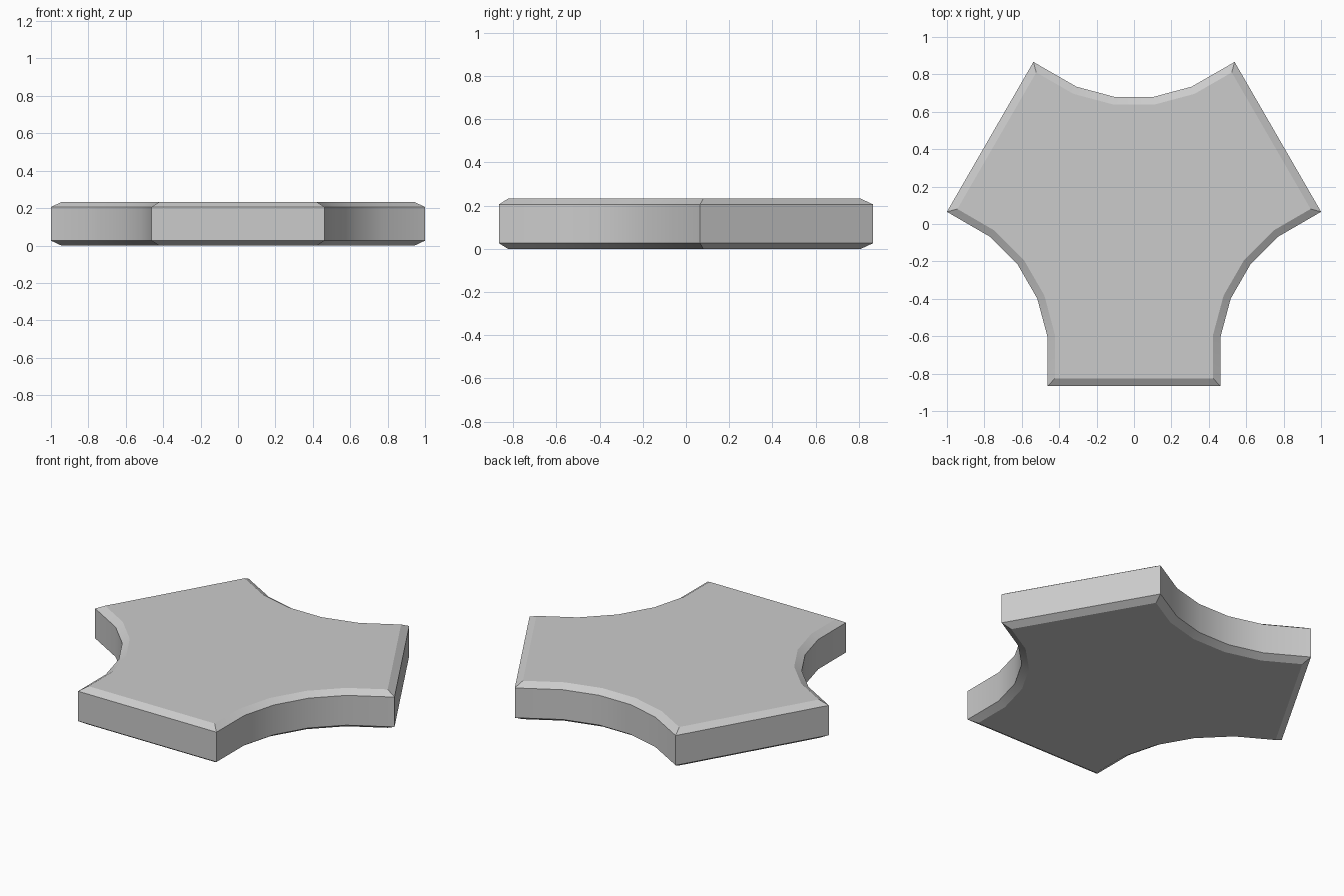
import bpy, bmesh
from math import sin, cos, radians
from mathutils import Matrix, Vector

if "Cube" in bpy.data.objects:
    bpy.data.objects.remove(bpy.data.objects["Cube"])

HALF_W, REACH = 0.4625, 0.888      # arm half width, centre to arm end
HEIGHT, DROP, INSET = 0.232, 0.026, 0.041
RADIUS = 0.805                     # radius of the concave sides
Y_SHIFT = 0.0218                   # centres the bounding box

# One third of the outline: concave top side, right to left, between arm corners
bottom_y = 0.658
arc_y = bottom_y + RADIUS * cos(radians(7.5))
third = []
corner = Matrix.Rotation(radians(120), 2) @ Vector((HALF_W, -REACH))
third.append(corner)
for a in (22.5, 7.5, -7.5, -22.5):
    third.append(Vector((RADIUS * sin(radians(a)), arc_y - RADIUS * cos(radians(a)))))
third.append(Vector((-corner.x, corner.y)))

# Repeat three times around the centre
outline = [Matrix.Rotation(radians(120 * k), 2) @ p for k in range(3) for p in third]

# Vertical wall with flat caps
bm = bmesh.new()
low = [bm.verts.new((p.x, p.y + Y_SHIFT, DROP)) for p in outline]
high = [bm.verts.new((p.x, p.y + Y_SHIFT, HEIGHT - DROP)) for p in outline]
n = len(outline)
for i in range(n):
    j = (i + 1) % n
    bm.faces.new((low[i], low[j], high[j], high[i]))
caps = [bm.faces.new(high), bm.faces.new(low[::-1])]
bm.normal_update()

# Chamfered rims on both caps
for cap in caps:
    bmesh.ops.inset_region(bm, faces=[cap], thickness=INSET, depth=DROP,
                           use_boundary=True, use_even_offset=True)
bm.normal_update()

mesh = bpy.data.meshes.new("three_arm_plate")
bm.to_mesh(mesh)
bm.free()
plate = bpy.data.objects.new("three_arm_plate", mesh)
bpy.context.collection.objects.link(plate)
bpy.context.view_layer.objects.active = plate
plate.select_set(True)
bpy.ops.object.shade_smooth_by_angle(angle=radians(28))
